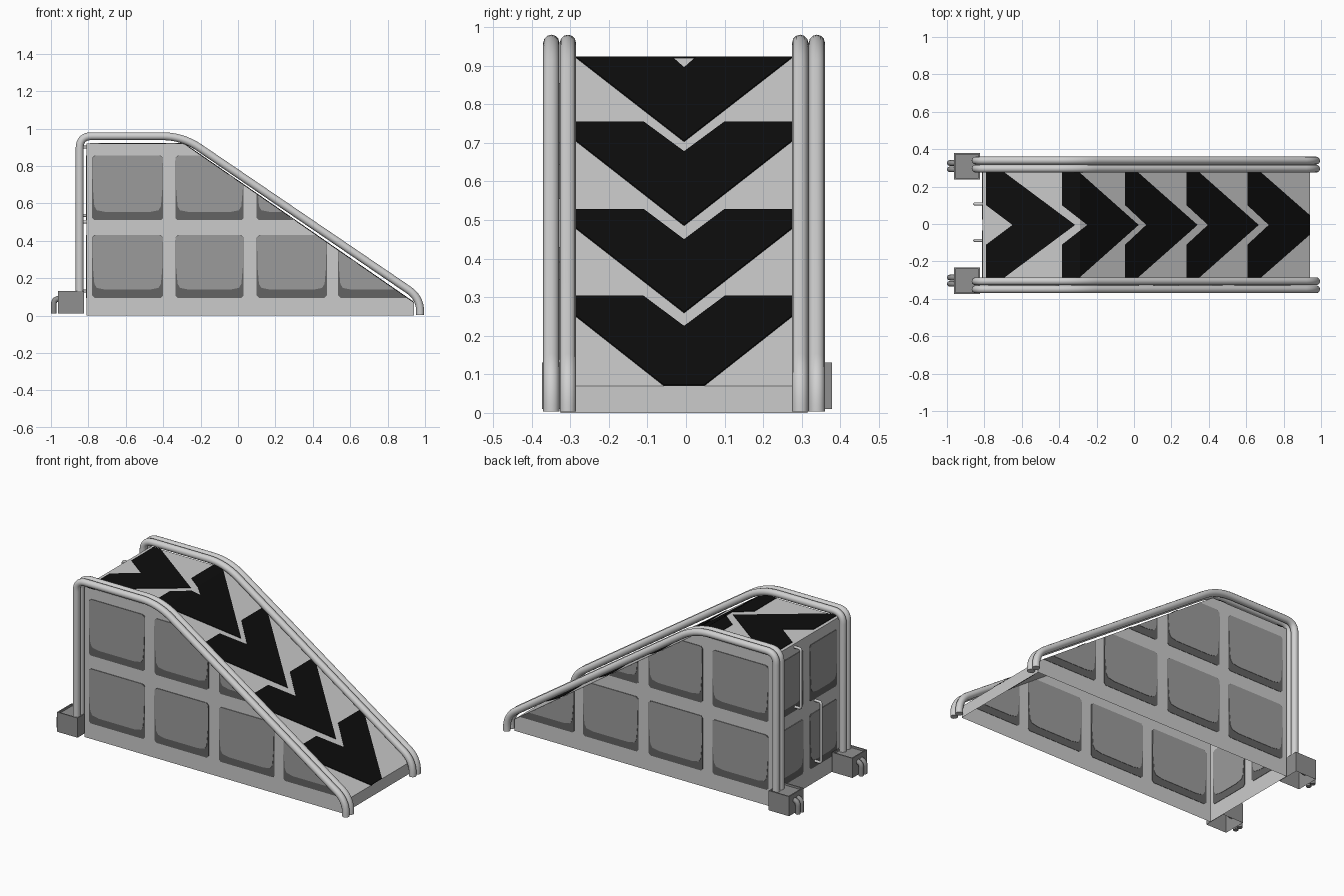
import bpy, bmesh, math
from mathutils import Vector

if "Cube" in bpy.data.objects:
    bpy.data.objects.remove(bpy.data.objects["Cube"])

CY = -0.005                     # centre line of the ramp
HW = 0.32                       # half width of the ramp
XB, XK, XE = -0.81, -0.29, 0.94  # back, kink, front end
ZT, ZE = 0.92, 0.07             # deck height, front lip height
SLOPE = (ZE - ZT) / (XE - XK)


def material(name, v):
    m = bpy.data.materials.new(name)
    m.diffuse_color = (v, v, v, 1)
    m.use_nodes = True
    m.node_tree.nodes["Principled BSDF"].inputs["Base Color"].default_value = m.diffuse_color
    return m


BODY = material("light grey body", 0.60)
PANEL = material("mid grey panel", 0.33)
EDGE = material("dark grey panel edge", 0.125)
BLACK = material("black stripe", 0.004)
RAIL = material("pale grey rail", 0.63)
BLOCK = material("grey block", 0.28)


def finish(name, bm, mat):
    bmesh.ops.recalc_face_normals(bm, faces=bm.faces)
    me = bpy.data.meshes.new(name)
    bm.to_mesh(me)
    bm.free()
    me.materials.append(mat)
    ob = bpy.data.objects.new(name, me)
    bpy.context.collection.objects.link(ob)
    return ob


def clip(pts, a, b, c):
    """Keep the part of a convex polygon where a*u + b*v <= c."""
    out = []
    for i, p in enumerate(pts):
        q = pts[(i + 1) % len(pts)]
        dp, dq = a * p[0] + b * p[1] - c, a * q[0] + b * q[1] - c
        if dp <= 0:
            out.append(p)
        if dp * dq < 0:
            t = dp / (dp - dq)
            out.append((p[0] + (q[0] - p[0]) * t, p[1] + (q[1] - p[1]) * t))
    return out


def plates(name, polys, place, t, mat):
    """Thin plates straddling a wall, so they show on both sides."""
    bm = bmesh.new()
    for pts in polys:
        if len(pts) < 3:
            continue
        a = [bm.verts.new(place(u, v, t / 2)) for u, v in pts]
        b = [bm.verts.new(place(u, v, -t / 2)) for u, v in pts]
        bm.faces.new(a)
        bm.faces.new(b[::-1])
        for i in range(len(a)):
            j = (i + 1) % len(a)
            bm.faces.new((a[i], b[i], b[j], a[j]))
    return finish(name, bm, mat)


def tube(name, pts, radii, r, mat):
    """Round tube along a polyline whose inner corners are rounded."""
    pts = [Vector(p) for p in pts]
    path = [pts[0]]
    for p, c, n, rad in zip(pts, pts[1:], pts[2:], radii):
        a, b = c + (p - c).normalized() * rad, c + (n - c).normalized() * rad
        for k in range(9):
            s = k / 8
            path.append(a * (1 - s) ** 2 + c * 2 * s * (1 - s) + b * s * s)
    path.append(pts[-1])
    cu = bpy.data.curves.new(name, 'CURVE')
    cu.dimensions = '3D'
    cu.bevel_depth, cu.bevel_resolution, cu.use_fill_caps = r, 4, True
    sp = cu.splines.new('POLY')
    sp.points.add(len(path) - 1)
    for q, p in zip(sp.points, path):
        q.co = (*p, 1)
    cu.materials.append(mat)
    ob = bpy.data.objects.new(name, cu)
    bpy.context.collection.objects.link(ob)
    bpy.ops.object.select_all(action='DESELECT')
    ob.select_set(True)
    bpy.context.view_layer.objects.active = ob
    bpy.ops.object.convert(target='MESH')
    bpy.ops.object.shade_smooth_by_angle(angle=math.radians(50))
    return ob


# Hollow ramp shell, open at the bottom
profile = [(XB, 0), (XB, ZT), (XK, ZT), (XE, ZE), (XE, 0)]
bm = bmesh.new()
sides = [[bm.verts.new((x, CY + s * HW, z)) for x, z in profile] for s in (-1, 1)]
for side in sides:
    bm.faces.new(side)
for i in range(len(profile) - 1):
    bm.faces.new((sides[0][i], sides[0][i + 1], sides[1][i + 1], sides[1][i]))
finish("ramp_body", bm, BODY)


# Panels: dark backing with a lighter sagging face on top
def dark_panel(u0, u1, v0, v1):
    c = 0.012
    return [(u0, v0 + c), (u0 + c, v0), (u1 - c, v0), (u1, v0 + c),
            (u1, v1 - c), (u1 - c, v1), (u0 + c, v1), (u0, v1 - c)]


def light_panel(u0, u1, v0, v1):
    left = [(0.02, -0.0), (0.002, -0.012), (0.004, None), (0.012, 0.075),
            (0.025, 0.053), (0.07, 0.044)]
    half = []
    for du, dv in left:
        v = (v0 + v1) / 2 if dv is None else (v1 + dv if dv <= 0 else v0 + dv)
        half.append((du, v))
    return [(u0 + d, v) for d, v in half] + [(u1 - d, v) for d, v in half[::-1]]


rows = [(0.095, 0.43), (0.51, 0.855)]
side_cols = [(-0.78, -0.40), (-0.335, 0.03), (0.10, 0.475), (0.535, 0.93)]
back_cols = [(CY - 0.295, CY - 0.03), (CY + 0.03, CY + 0.295)]
for kind, shape, t, mat in (("panel_edges", dark_panel, 0.004, EDGE),
                            ("panel_faces", light_panel, 0.008, PANEL)):
    polys = [clip(shape(*c, *r), -SLOPE, 1, ZT - SLOPE * XK - 0.002)
             for c in side_cols for r in rows]
    for label, s in (("front", -1), ("rear", 1)):
        plates(f"{label}_side_{kind}", polys,
               lambda u, v, d: (u, CY + s * HW + d, v), t, mat)
    plates(f"back_wall_{kind}", [shape(*c, *r) for c in back_cols for r in rows],
           lambda u, v, d: (XB + d, u, v), t, mat)

# Black chevrons on the deck and slope: outer start, notch, shoulder, tip
flat, sloped = [], []
for x0, xn, xs, tip in ((-0.79, -0.65, -0.745, -0.315), (-0.385, -0.25, -0.335, 0.025),
                        (-0.047, 0.065, -0.022, 0.34), (0.281, 0.395, 0.306, 0.667),
                        (0.607, 0.72, 0.635, 1.0)):
    for s in (-1, 1):
        half = [(x0, s * HW), (x0, s * 0.105), (xn, 0), (tip, 0), (xs, s * HW)]
        half = clip(half, 1, 0, XE)
        flat.append(clip(half, 1, 0, XK))
        sloped.append(clip(half, -1, 0, -XK))
plates("deck_chevrons", flat, lambda u, v, d: (u, CY + v, ZT + d), 0.006, BLACK)
plates("slope_chevrons", sloped,
       lambda u, v, d: (u, CY + v, ZT + SLOPE * (u - XK) + d), 0.007, BLACK)

for label, s in (("front", -1), ("rear", 1)):
    # Twin handrails
    for n, off in (("inner", 0.301), ("outer", 0.344)):
        y = CY + s * off
        tube(f"{label}_{n}_rail",
             [(-0.847, y, 0.1), (-0.847, y, 0.959), (-0.297, y, 0.959),
              (0.974, y, 0.095), (0.974, y, 0.003)],
             (0.065, 0.11, 0.075), 0.021, RAIL)

    # Foot block: open below, recessed lid
    yc = 0.306 * s + 0.003
    bm = bmesh.new()
    bmesh.ops.create_cube(bm, size=1)
    for v in bm.verts:
        v.co = (-0.893 + v.co.x * 0.138, yc + v.co.y * 0.14, 0.07 + v.co.z * 0.12)
    bm.normal_update()
    top = [f for f in bm.faces if f.normal.z > 0.9]
    bmesh.ops.delete(bm, geom=[f for f in bm.faces if f.normal.z < -0.9],
                     context='FACES_ONLY')
    bmesh.ops.inset_region(bm, faces=top, thickness=0.01)
    ext = bmesh.ops.extrude_discrete_faces(bm, faces=top)["faces"]
    for v in ext[0].verts:
        v.co.z -= 0.012
    finish(f"{label}_foot_block", bm, BLOCK)

    # Pair of hooks behind the block
    for k, off in enumerate((-0.017, 0.017)):
        y = yc + off
        tube(f"{label}_hook_{k + 1}",
             [(-0.94, y, 0.09), (-0.985, y, 0.09), (-0.985, y, 0.012)],
             (0.03,), 0.015, BLOCK)

# Thin grab handles on the back wall
for n, y, z0, z1 in (("upper", 0.107, 0.535, 0.9), ("lower", -0.088, 0.13, 0.5)):
    tube(f"{n}_grab_handle", [(XB, y, z0), (-0.852, y, z0), (-0.852, y, z1), (XB, y, z1)],
         (0.015, 0.015), 0.008, RAIL)
